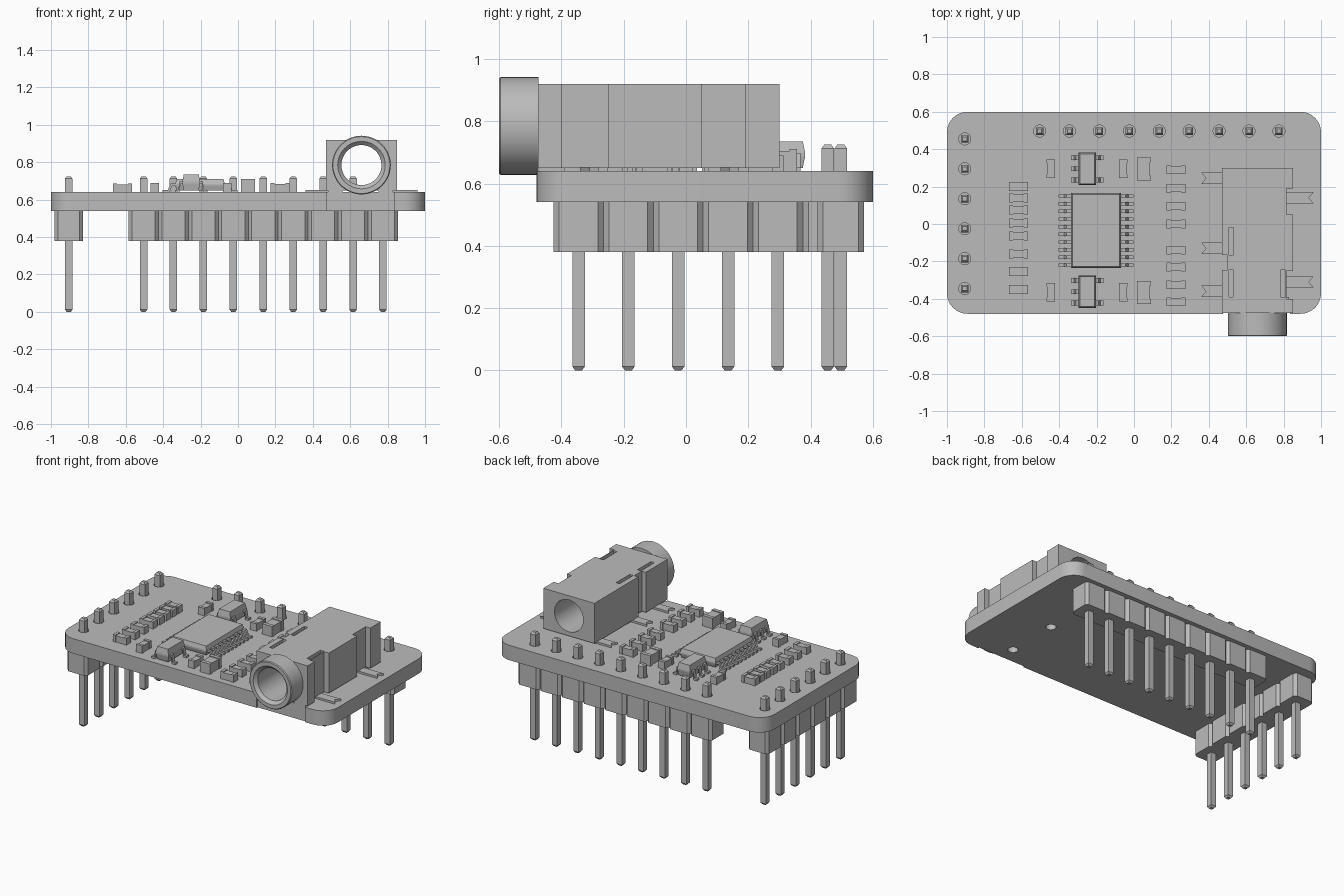
import bpy, bmesh
from math import sin, cos, pi, radians
from mathutils import Vector

cube = bpy.data.objects.get("Cube")
if cube:
    bpy.data.objects.remove(cube, do_unlink=True)

GREY = (0.5, 0.5, 0.5, 1)
mat = bpy.data.materials.new("plain grey")
mat.use_nodes = True
mat.diffuse_color = GREY
mat.node_tree.nodes["Principled BSDF"].inputs["Base Color"].default_value = GREY


def loft(bm, rings):
    """Skin a closed solid through rings of equal length."""
    loops = [[bm.verts.new(p) for p in ring] for ring in rings]
    n = len(loops[0])
    for a, b in zip(loops, loops[1:]):
        for i in range(n):
            bm.faces.new((a[i], a[(i + 1) % n], b[(i + 1) % n], b[i]))
    bm.faces.new(loops[0])
    bm.faces.new(loops[-1])


def prism(bm, pts, lo, hi):
    loft(bm, [[(x, y, z) for x, y in pts] for z in (lo, hi)])


def rect(cx, cy, w, d):
    return [(cx + sx * w / 2, cy + sy * d / 2) for sx, sy in ((-1, -1), (1, -1), (1, 1), (-1, 1))]


def box(bm, cx, cy, w, d, lo, hi):
    prism(bm, rect(cx, cy, w, d), lo, hi)


def circle(cx, cy, r, n=24):
    return [(cx + r * cos(2 * pi * i / n), cy + r * sin(2 * pi * i / n)) for i in range(n)]


def tapered(bm, cx, cy, layers):
    """Stack of centred rectangles, each (width, depth, height)."""
    loft(bm, [[(x, y, z) for x, y in rect(cx, cy, w, d)] for w, d, z in layers])


def finish(name, bm, smooth=False):
    bmesh.ops.recalc_face_normals(bm, faces=bm.faces)
    me = bpy.data.meshes.new(name)
    bm.to_mesh(me)
    bm.free()
    me.materials.append(mat)
    if smooth:
        me.shade_smooth()
        me.set_sharp_from_angle(angle=radians(30))
    ob = bpy.data.objects.new(name, me)
    bpy.context.scene.collection.objects.link(ob)
    return ob


def cut(ob, cutter):
    """Subtract the cutter, bake the result and drop the cutter."""
    cutter.hide_render = True
    mod = ob.modifiers.new("cut", 'BOOLEAN')
    mod.operation = 'DIFFERENCE'
    mod.solver = 'EXACT'
    mod.object = cutter
    dg = bpy.context.evaluated_depsgraph_get()
    me = bpy.data.meshes.new_from_object(ob.evaluated_get(dg))
    ob.modifiers.clear()
    ob.data = me
    me.shade_smooth()
    me.set_sharp_from_angle(angle=radians(30))
    bpy.data.objects.remove(cutter, do_unlink=True)


TOP, BOTTOM = 0.64, 0.54
JX, JZ = 0.66, 0.785
back_pins = [(-0.505 + 0.16 * i, 0.497) for i in range(9)]
side_pins = [(-0.905, 0.455 - 0.16 * i) for i in range(6)]

# Circuit board with rounded corners and a shallow front notch
R = 0.11
outline = [(0.475, -0.48), (0.475, -0.47), (0.835, -0.47), (0.835, -0.48)]
for cx, cy, start in ((1 - R, -0.48 + R, -90), (1 - R, 0.6 - R, 0),
                      (R - 1, 0.6 - R, 90), (R - 1, -0.48 + R, 180)):
    for k in range(9):
        a = radians(start + k * 90 / 8)
        outline.append((cx + R * cos(a), cy + R * sin(a)))
bm = bmesh.new()
prism(bm, outline, BOTTOM, TOP)
board = finish("circuit_board", bm, True)

# Pin holes and two locating holes under the socket
bm = bmesh.new()
for x, y in back_pins + side_pins + [(JX, 0.0), (JX, -0.36)]:
    prism(bm, circle(x, y, 0.032), BOTTOM - 0.05, TOP + 0.05)
cut(board, finish("hole_cutter", bm))


# Pin headers: chamfered plastic block per pin
def header(name, pins, along_x):
    bm = bmesh.new()
    L, W, C = 0.08, 0.075, 0.018
    shape = [(-L, -W + C), (-L + C, -W), (L - C, -W), (L, -W + C),
             (L, W - C), (L - C, W), (-L + C, W), (-L, W - C)]
    for x, y in pins:
        prism(bm, [(x + u, y + v) if along_x else (x + v, y + u) for u, v in shape], 0.38, BOTTOM)
    finish(name + "_header", bm)
    bm = bmesh.new()
    for x, y in pins:
        tapered(bm, x, y, [(w, w, z) for w, z in
                           ((0.022, 0), (0.04, 0.012), (0.04, 0.713), (0.022, 0.725))])
    finish(name + "_pins", bm)


header("back", back_pins, True)
header("side", side_pins, False)

# Audio socket body with side notches
bm = bmesh.new()
prism(bm, [(0.47, -0.475), (0.85, -0.475), (0.85, -0.4), (0.815, -0.4), (0.815, -0.25),
           (0.85, -0.25), (0.85, 0.05), (0.815, 0.05), (0.815, 0.19), (0.85, 0.19),
           (0.85, 0.3), (0.47, 0.3), (0.47, -0.165), (0.5, -0.165),
           (0.5, -0.245), (0.47, -0.245)], 0.65, 0.92)
socket = finish("socket_body", bm)

# Through bore and three contact slots in the top
bm = bmesh.new()
loft(bm, [[(x, y, z) for x, z in circle(JX, JZ, 0.107, 48)] for y in (-0.7, 0.5)])
for x, y in ((0.52, -0.0925), (0.52, -0.3175), (0.797, -0.3175)):
    box(bm, x, y, 0.026, 0.145, 0.9, 0.95)
cut(socket, finish("bore_cutter", bm))

# Feet that hold the socket just off the board
bm = bmesh.new()
for x in (0.52, 0.79):
    for y in (-0.43, -0.1, 0.24):
        box(bm, x, y, 0.08, 0.08, TOP, 0.651)
finish("socket_feet", bm)

# Round socket barrel, a lathed ring
bm = bmesh.new()
profile = [(0.107, -0.474), (0.107, -0.58), (0.127, -0.6), (0.152, -0.6), (0.157, -0.595), (0.157, -0.474)]
N = 48
rings = [[bm.verts.new((x, y, z)) for x, z in circle(JX, JZ, r, N)] for r, y in profile]
for a, b in zip(rings, rings[1:] + rings[:1]):
    for i in range(N):
        bm.faces.new((a[i], a[(i + 1) % N], b[(i + 1) % N], b[i]))
finish("socket_barrel", bm, True)

# Forked solder tabs on both sides of the socket
bm = bmesh.new()
for side, y in ((-1, 0.245), (-1, -0.13), (-1, -0.36), (1, 0.14), (1, -0.31)):
    fork = [(0.14, -0.03), (0.3, -0.03), (0.275, 0), (0.3, 0.03), (0.14, 0.03)]
    prism(bm, [(JX + side * u, y + v) for u, v in fork], TOP, 0.653)
finish("socket_tabs", bm)


def gull_lead(bm, x0, y, side, reach, shoulder, width):
    """Bent lead going from the package side down to the board."""
    t = 0.013
    path = [(0, shoulder), (reach * 0.4, shoulder), (reach * 0.6, TOP + t), (reach, TOP + t),
            (reach, TOP), (reach * 0.45, TOP), (reach * 0.3, shoulder - t), (0, shoulder - t)]
    loft(bm, [[(x0 + side * u, y + s * width / 2, z) for u, z in path] for s in (-1, 1)])


def package(name, cx, cy, w, d, lo, hi, leads, reach, lead_width):
    bm = bmesh.new()
    mid = (lo + hi) / 2
    tapered(bm, cx, cy, [(w - 0.015, d - 0.015, lo), (w, d, mid - 0.005),
                         (w, d, mid + 0.005), (w - 0.015, d - 0.015, hi)])
    finish(name + "_body", bm)
    bm = bmesh.new()
    for side, ys in leads.items():
        for y in ys:
            gull_lead(bm, cx + side * (w / 2 - 0.004), cy + y, side, reach, mid + 0.006, lead_width)
    finish(name + "_leads", bm)


# Main chip and two small regulators
row = [0.041 * (i - 4.5) for i in range(10)]
package("main_chip", -0.203, -0.035, 0.265, 0.4, 0.65, 0.71, {-1: row, 1: row}, 0.073, 0.018)
for name, y in (("back_regulator", 0.295), ("front_regulator", -0.362)):
    package(name, -0.25, y, 0.095, 0.175, 0.65, 0.735,
            {-1: (-0.06, 0, 0.06), 1: (-0.06, 0.06)}, 0.044, 0.025)


# Small resistors and capacitors: body with two raised end caps
def chips(name, spots, w, d, hi):
    bm = bmesh.new()
    for x, y in spots:
        long_x = w > d
        box(bm, x, y, w * 0.96 if long_x else w * 0.88, d * 0.88 if long_x else d * 0.96, TOP, hi - 0.005)
        for s in (-1, 1):
            if long_x:
                box(bm, x + s * w * 0.4, y, w * 0.2, d, TOP, hi)
            else:
                box(bm, x, y + s * d * 0.4, w, d * 0.2, TOP, hi)
    finish(name, bm)


chips("left_resistors", [(-0.618, y) for y in (0.2, 0.14, 0.075, 0.005, -0.065, -0.16, -0.255, -0.35)],
      0.1, 0.048, 0.687)
chips("right_resistors", [(0.225, y) for y in (0.29, 0.19, 0.095, 0, -0.14, -0.23, -0.325, -0.415)],
      0.1, 0.046, 0.69)
ends = (0.295, -0.365)
chips("small_capacitors", [(x, y) for x in (-0.445, -0.058) for y in ends], 0.046, 0.1, 0.69)
chips("large_capacitors", [(0.053, y) for y in ends], 0.075, 0.123, 0.71)
